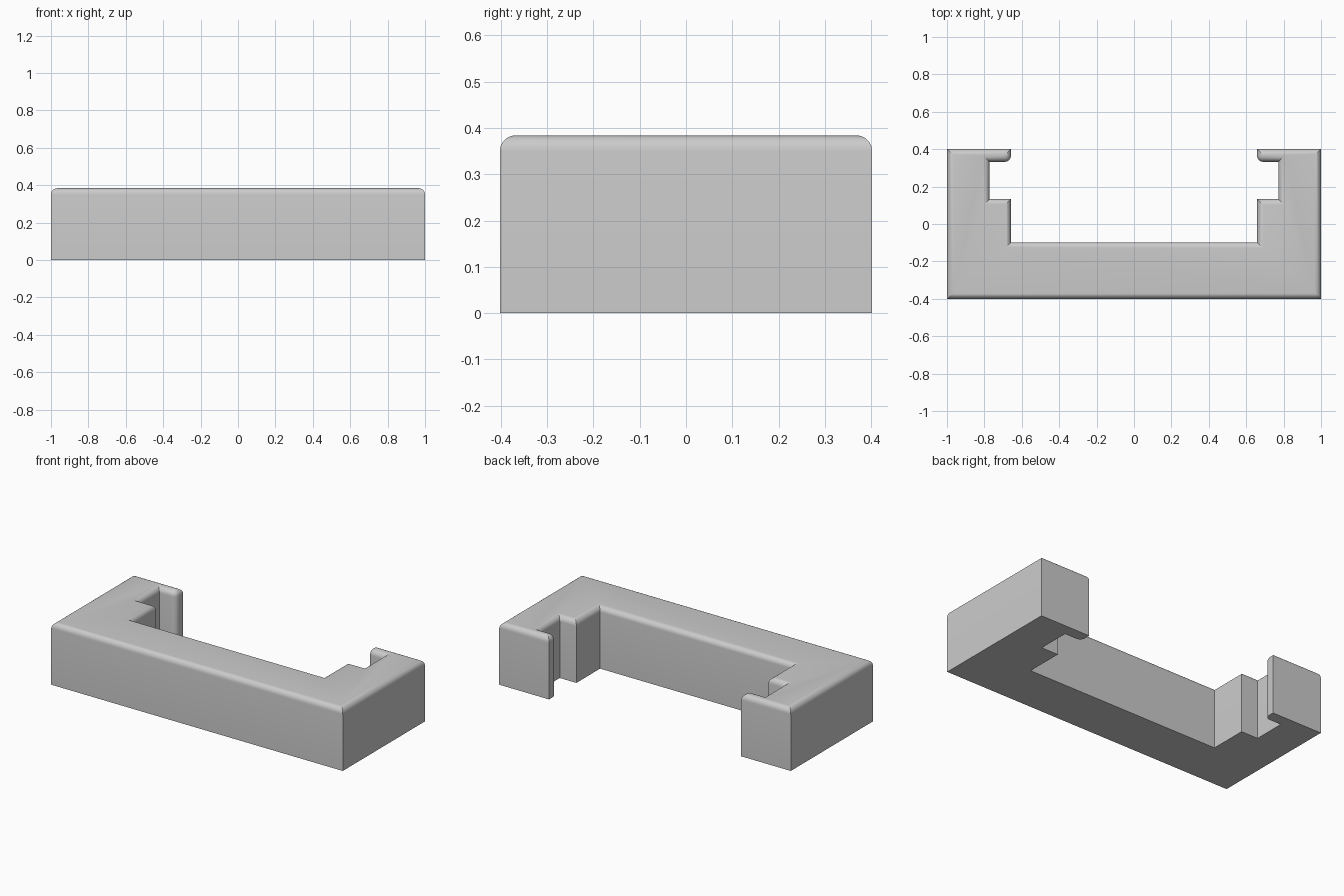
import bpy, bmesh, math

if "Cube" in bpy.data.objects:
    bpy.data.objects.remove(bpy.data.objects["Cube"])

HEIGHT, RADIUS = 0.384, 0.034
LIP = (0.658, 0.332)  # inner corner of each hooked lip

# Single grey material
grey = bpy.data.materials.new("light grey")
grey.use_nodes = True
colour = (0.6, 0.6, 0.6, 1)
grey.diffuse_color = colour
grey.node_tree.nodes["Principled BSDF"].inputs["Base Color"].default_value = colour

# Plan outline of the right half, mirrored for the left
half = [(1, -0.402), (1, 0.402), (0.658, 0.402), LIP, (0.772, 0.332),
        (0.772, 0.134), (0.658, 0.134), (0.658, -0.098)]
outline = half + [(-x, y) for x, y in reversed(half)]

# Extrude the outline into the bracket body
bm = bmesh.new()
base = bm.faces.new([bm.verts.new((x, y, 0)) for x, y in outline])
extruded = bmesh.ops.extrude_face_region(bm, geom=[base], use_keep_orig=True)
top_verts = [g for g in extruded["geom"] if isinstance(g, bmesh.types.BMVert)]
bmesh.ops.translate(bm, verts=top_verts, vec=(0, 0, HEIGHT))
bmesh.ops.recalc_face_normals(bm, faces=bm.faces[:])


def is_rounded(edge):
    a, b = (v.co for v in edge.verts)
    on_top = min(a.z, b.z) > HEIGHT / 2
    on_lip = all(math.hypot(abs(p.x) - LIP[0], p.y - LIP[1]) < 0.001 for p in (a, b))
    return on_top or on_lip


# Round the top rim and the inner lip corners
bmesh.ops.bevel(bm, geom=[e for e in bm.edges if is_rounded(e)], offset=RADIUS,
                offset_type='OFFSET', segments=6, profile=0.5,
                affect='EDGES', clamp_overlap=True)

mesh = bpy.data.meshes.new("bracket_body")
bm.to_mesh(mesh)
bm.free()
mesh.materials.append(grey)
body = bpy.data.objects.new("bracket_body", mesh)
bpy.context.collection.objects.link(body)

# Smooth the rounded edges, keep the corners sharp
bpy.ops.object.select_all(action='DESELECT')
body.select_set(True)
bpy.context.view_layer.objects.active = body
bpy.ops.object.shade_smooth_by_angle(angle=math.radians(30))
